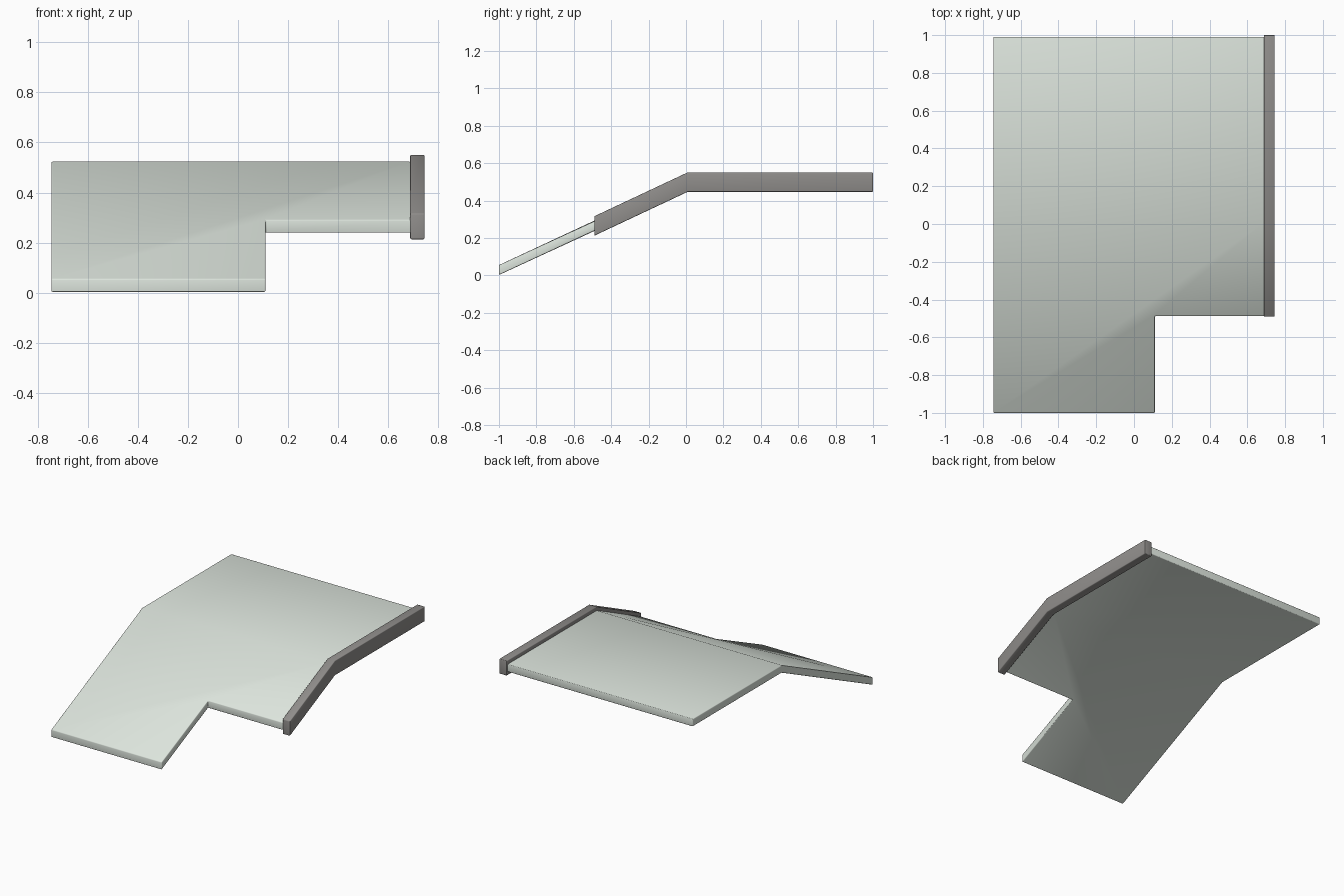
import bpy, bmesh
from math import radians

if "Cube" in bpy.data.objects:
    bpy.data.objects.remove(bpy.data.objects["Cube"])


def material(name, color):
    m = bpy.data.materials.new(name)
    m.diffuse_color = (*color, 1)
    m.use_nodes = True
    m.node_tree.nodes["Principled BSDF"].inputs["Base Color"].default_value = m.diffuse_color
    return m


def bent_plate(name, xs, ys, heights, thickness, mat, bevel, skip=()):
    """Grid in plan with a height per row, given a vertical thickness."""
    bm = bmesh.new()
    rows = [[bm.verts.new((x, y, z)) for x in xs] for y, z in zip(ys, heights)]
    for j in range(len(ys) - 1):
        for i in range(len(xs) - 1):
            if (i, j) not in skip:
                bm.faces.new((rows[j][i], rows[j][i + 1],
                              rows[j + 1][i + 1], rows[j + 1][i]))
    bmesh.ops.delete(bm, geom=[v for v in bm.verts if not v.link_faces],
                     context='VERTS')
    ext = bmesh.ops.extrude_face_region(bm, geom=bm.faces[:], use_keep_orig=True)
    moved = [g for g in ext['geom'] if isinstance(g, bmesh.types.BMVert)]
    bmesh.ops.translate(bm, verts=moved, vec=(0, 0, thickness))
    bmesh.ops.recalc_face_normals(bm, faces=bm.faces[:])
    # merge coplanar grid cells into clean panels
    bmesh.ops.dissolve_limit(bm, angle_limit=radians(2), verts=bm.verts[:],
                             edges=bm.edges[:])
    mesh = bpy.data.meshes.new(name)
    bm.to_mesh(mesh)
    bm.free()
    ob = bpy.data.objects.new(name, mesh)
    bpy.context.collection.objects.link(ob)
    mesh.materials.append(mat)
    mod = ob.modifiers.new("rounded_edges", 'BEVEL')
    mod.width = bevel
    mod.segments = 3
    mod.limit_method = 'ANGLE'
    mod.angle_limit = radians(40)
    mesh.polygons.foreach_set("use_smooth", [True] * len(mesh.polygons))
    return ob


slab_mat = material("pale_green_grey", (0.72, 0.78, 0.72))
trim_mat = material("dark_grey", (0.28, 0.27, 0.26))

# Main slab: sloped front half, flat back half, notch at front right
bent_plate("roof_slab", (-0.745, 0.11, 0.69), (-1, -0.488, 0.005, 0.99),
           (0.002, 0.238, 0.470, 0.470), 0.053, slab_mat, 0.005, skip={(1, 0)})

# Edge board following the bend along the right side
bent_plate("edge_trim", (0.687, 0.745), (-0.49, 0.008, 1.0),
           (0.212, 0.446, 0.446), 0.104, trim_mat, 0.005)
